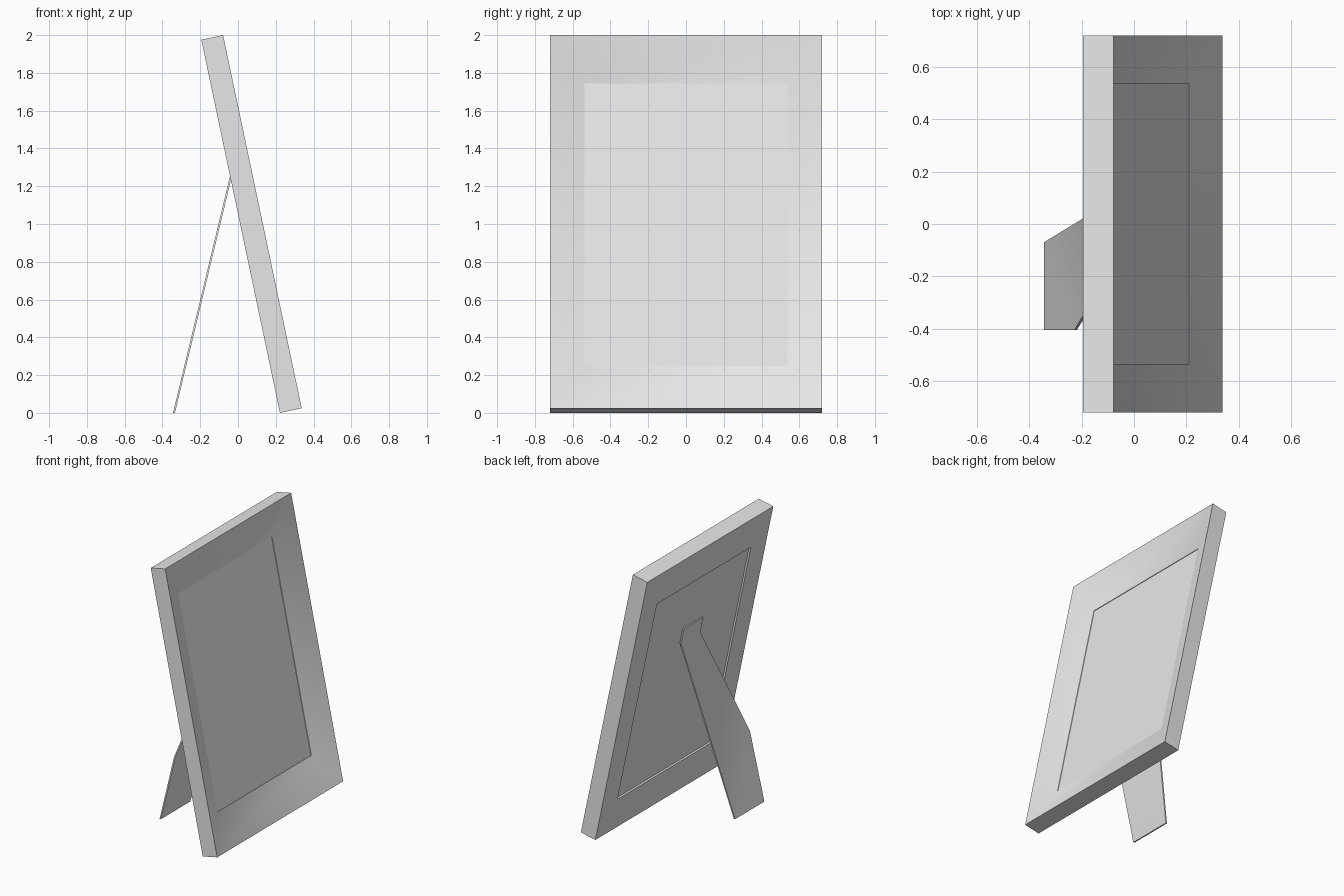
import bpy
import math
from mathutils import Vector

cube = bpy.data.objects.get("Cube")
if cube:
    bpy.data.objects.remove(cube, do_unlink=True)

grey = bpy.data.materials.new("light grey")
grey.use_nodes = True
grey.diffuse_color = (0.8, 0.8, 0.8, 1)
grey.node_tree.nodes["Principled BSDF"].inputs["Base Color"].default_value = (0.8, 0.8, 0.8, 1)

# Leaning coordinates: y across, s up the slope, d out from the back plane
TILT = math.radians(11.9)
UP = Vector((-math.sin(TILT), 0, math.cos(TILT)))
OUT = Vector((math.cos(TILT), 0, math.sin(TILT)))
BASE = Vector((0.222, 0, 0))
LENGTH, HALF, DEPTH = 2.019, 0.72, 0.118


def lean(y, s, d):
    return BASE + Vector((0, y, 0)) + UP * s + OUT * d


def make(name, verts, faces):
    mesh = bpy.data.meshes.new(name)
    mesh.from_pydata([tuple(v) for v in verts], [], faces)
    mesh.materials.append(grey)
    ob = bpy.data.objects.new(name, mesh)
    bpy.context.collection.objects.link(ob)
    bpy.ops.object.select_all(action='DESELECT')
    ob.select_set(True)
    bpy.context.view_layer.objects.active = ob
    bpy.ops.object.mode_set(mode='EDIT')
    bpy.ops.mesh.select_all(action='SELECT')
    bpy.ops.mesh.normals_make_consistent(inside=False)
    bpy.ops.object.mode_set(mode='OBJECT')
    bpy.ops.object.shade_smooth_by_angle(angle=math.radians(40))
    return ob


def rect(side, end, d):
    """Rectangle inset from the outer outline, at depth d."""
    y = HALF - side
    return [lean(-y, end, d), lean(y, end, d),
            lean(y, LENGTH - end, d), lean(-y, LENGTH - end, d)]


def bridge(a, b, n):
    """Quads joining two rings of n vertices starting at a and b."""
    return [(a + i, a + (i + 1) % n, b + (i + 1) % n, b + i) for i in range(n)]


# Frame: mitred ring whose front slopes inwards to the opening
SIDE, END = 0.183, 0.245
rings = [rect(0, 0, 0), rect(0, 0, DEPTH), rect(SIDE, END, 0.041), rect(SIDE, END, 0)]
faces = []
for k in range(4):
    faces += bridge(4 * k, 4 * ((k + 1) % 4), 4)
make("frame", sum(rings, []), faces)

# Panel filling the opening, set back from both sides
make("picture_panel", rect(SIDE, END, 0.013) + rect(SIDE, END, 0.037),
     [(0, 1, 2, 3), (4, 5, 6, 7)] + bridge(0, 4, 4))

# Stand: a bent sheet with a hinge tab on the panel and a slanted leg
HINGE, TAB, THICK = 1.288, 0.115, 0.01
hinge_l, hinge_r = lean(0.115, HINGE, 0.003), lean(-0.105, HINGE, 0.003)
foot_x = -0.344
corner_z = 0.48
corner_x = foot_x + (hinge_r.x - foot_x) * corner_z / hinge_r.z
outline = [
    lean(0.115, HINGE + TAB, 0.003), hinge_l,
    Vector((foot_x, -0.07, 0)), Vector((foot_x, -0.405, 0)),
    Vector((corner_x, -0.405, corner_z)),
    hinge_r, lean(-0.105, HINGE + TAB, 0.003),
]
n = len(outline)
back = [p + Vector((THICK, 0, 0)) for p in outline]
faces = bridge(0, n, n)
for o in (0, n):
    faces += [(o, o + 1, o + 5, o + 6), (o + 1, o + 2, o + 3, o + 4, o + 5)]
make("stand_leg", outline + back, faces)
